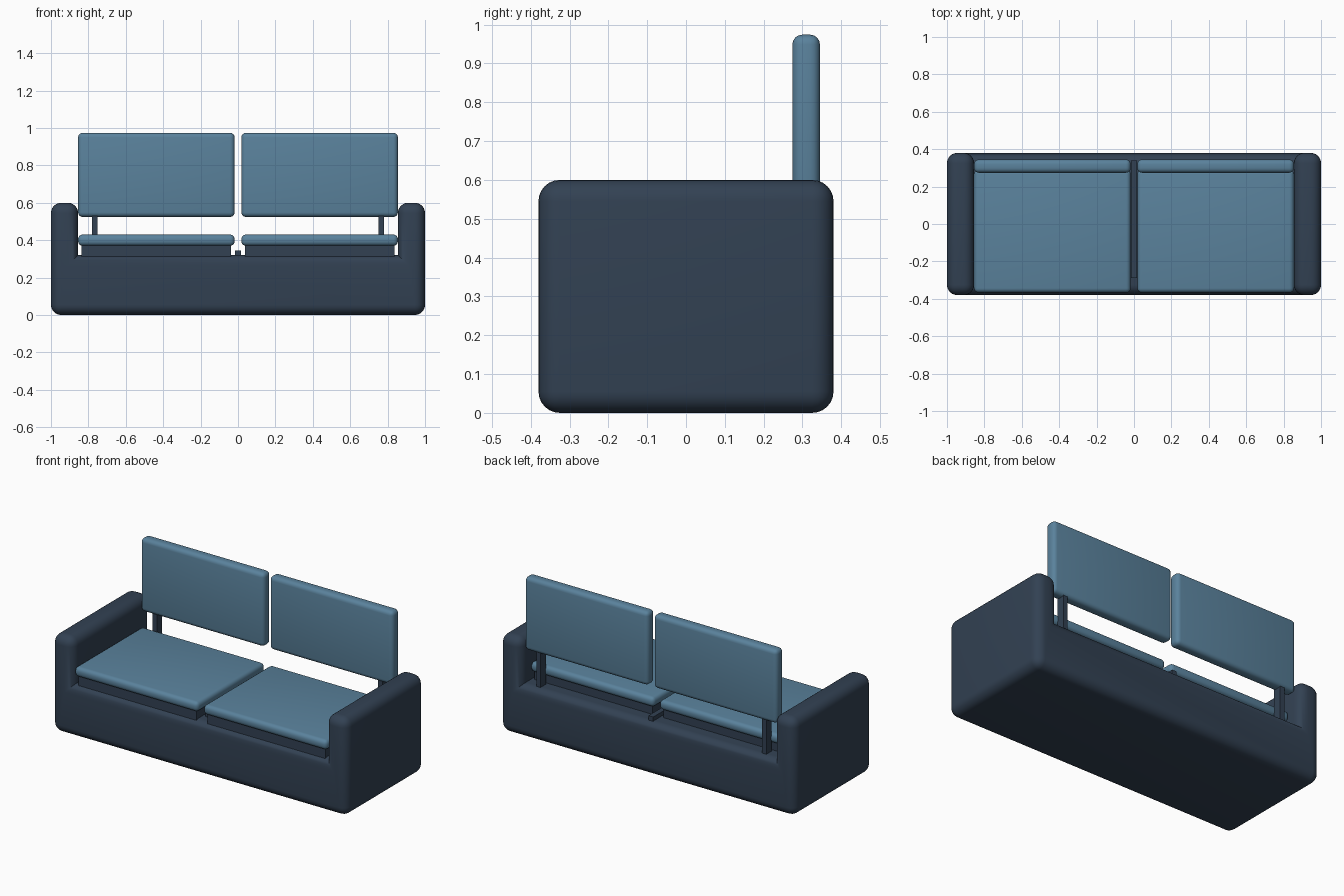
import bpy, bmesh, math
from mathutils import Vector

cube = bpy.data.objects.get("Cube")
if cube:
    bpy.data.objects.remove(cube, do_unlink=True)


def material(name, color):
    mat = bpy.data.materials.new(name)
    mat.use_nodes = True
    mat.diffuse_color = color
    bsdf = next(n for n in mat.node_tree.nodes if n.type == 'BSDF_PRINCIPLED')
    bsdf.inputs["Base Color"].default_value = color
    bsdf.inputs["Roughness"].default_value = 0.8
    return mat


NAVY = material("dark navy", (0.032, 0.053, 0.086, 1))
BLUE = material("steel blue", (0.102, 0.223, 0.333, 1))


def finish(name, bm, mat, radius=0, segments=4):
    """Round every outward edge, then turn the bmesh into a smooth object."""
    bmesh.ops.recalc_face_normals(bm, faces=bm.faces[:])
    if radius:
        edges = [e for e in bm.edges if e.calc_face_angle_signed() > 0.1]
        bmesh.ops.bevel(bm, geom=edges, offset=radius, segments=segments,
                        profile=0.5, affect='EDGES', clamp_overlap=True)
    mesh = bpy.data.meshes.new(name)
    bm.to_mesh(mesh)
    bm.free()
    mesh.materials.append(mat)
    obj = bpy.data.objects.new(name, mesh)
    bpy.context.collection.objects.link(obj)
    bpy.ops.object.select_all(action='DESELECT')
    obj.select_set(True)
    bpy.context.view_layer.objects.active = obj
    bpy.ops.object.shade_smooth_by_angle(angle=math.radians(35))
    return obj


def box(name, low, high, mat, radius=0):
    bm = bmesh.new()
    bmesh.ops.create_cube(bm, size=1)
    low, high = Vector(low), Vector(high)
    bmesh.ops.scale(bm, vec=high - low, verts=bm.verts[:])
    bmesh.ops.translate(bm, vec=(low + high) / 2, verts=bm.verts[:])
    return finish(name, bm, mat, radius)


# Body: base and both arms as one extruded U profile
half = [(0.855, 0.32), (0.855, 0.6), (1, 0.6), (1, 0)]
profile = half + [(-x, z) for x, z in reversed(half)]
bm = bmesh.new()
front = bm.faces.new([bm.verts.new((x, -0.38, z)) for x, z in profile])
back = bmesh.ops.extrude_face_region(bm, geom=[front], use_keep_orig=True)
moved = [v for v in back["geom"] if isinstance(v, bmesh.types.BMVert)]
bmesh.ops.translate(bm, vec=(0, 0.76, 0), verts=moved)
finish("sofa_body", bm, NAVY, 0.055, 6)

# Centre rail between the seats
box("centre_rail", (-0.016, -0.29, 0.31), (0.016, 0.34, 0.345), NAVY)


def mirrored_box(name, low, high, mat, radius=0):
    """Make the same box on both sides of the sofa."""
    box("left_" + name, low, high, mat, radius)
    box("right_" + name, (-high[0], low[1], low[2]),
        (-low[0], high[1], high[2]), mat, radius)


# Seats, back cushions and the posts that carry them
mirrored_box("seat_frame", (0.037, -0.35, 0.31), (0.837, 0.27, 0.38), NAVY)
mirrored_box("seat_cushion", (0.018, -0.367, 0.37), (0.855, 0.29, 0.43), BLUE, 0.024)
mirrored_box("back_post", (0.75, 0.285, 0.31), (0.78, 0.335, 0.56), NAVY)
mirrored_box("back_cushion", (0.018, 0.274, 0.524), (0.855, 0.345, 0.974), BLUE, 0.025)
